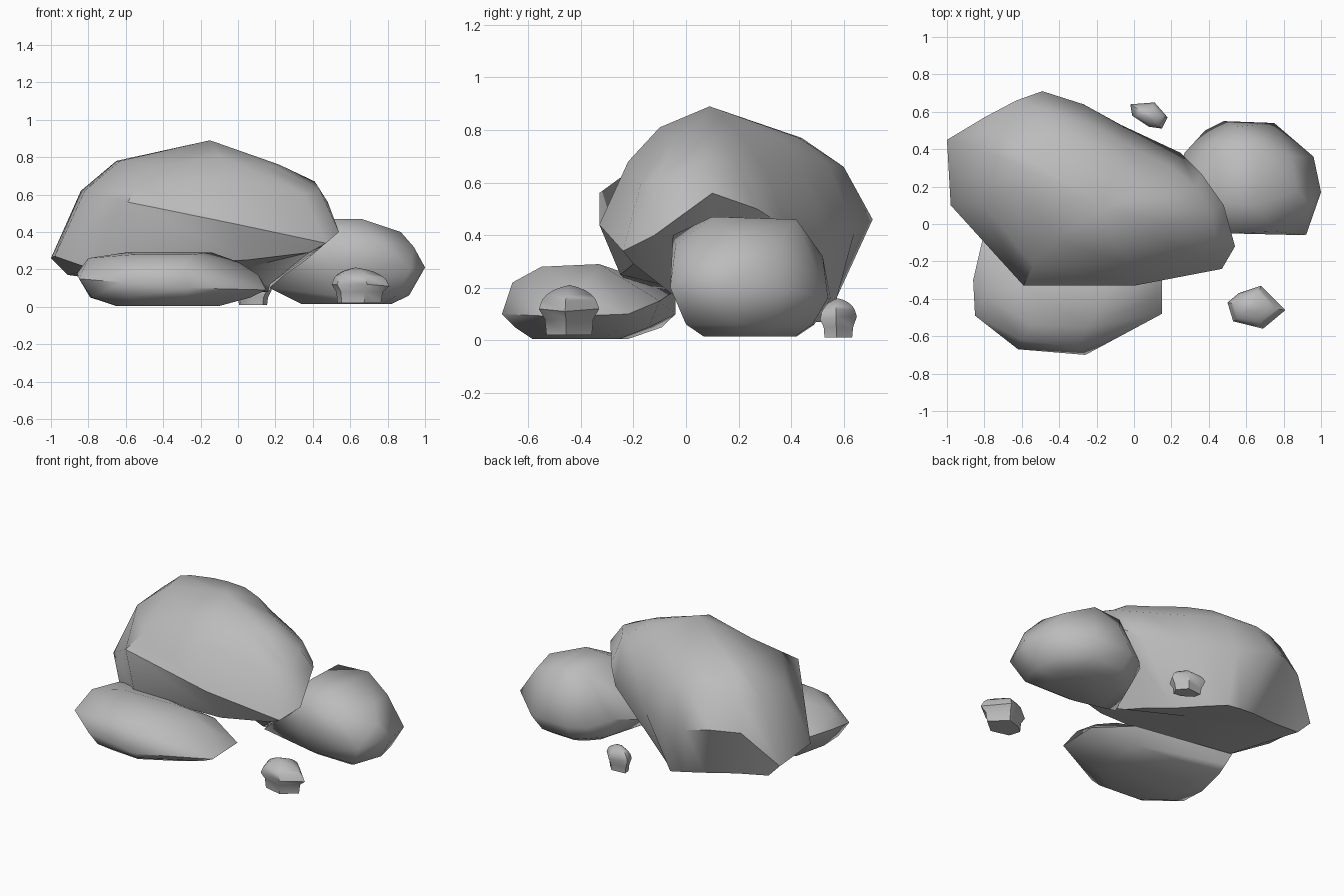
import bpy, bmesh, math
from mathutils import Vector

default_cube = bpy.data.objects.get("Cube")
if default_cube:
    bpy.data.objects.remove(default_cube, do_unlink=True)

# One plain grey stone colour for everything
stone = bpy.data.materials.new("grey_stone")
stone.use_nodes = True
stone.diffuse_color = (0.5, 0.5, 0.5, 1)
stone.node_tree.nodes["Principled BSDF"].inputs["Base Color"].default_value = stone.diffuse_color

# Rounded pebble profile: fraction of the way to the peak, fraction of the height
DOME = [(.12, .4), (.26, .6), (.48, .79), (.75, .92)]


def middle_of(ring):
    return sum((Vector(p) for p in ring), Vector()) / len(ring)


def scaled_ring(rim, height, scale, shift=0):
    """Copy of a rim outline, scaled about its middle and set at one height."""
    middle = middle_of(rim)
    return [(middle.x + (p[0] - middle.x) * scale,
             middle.y + (p[1] - middle.y) * scale + shift, height) for p in rim]


def dome_rings(rim, peak):
    """Rings that climb from an uneven rim to a single peak."""
    return [[(p[0] + (peak[0] - p[0]) * inward, p[1] + (peak[1] - p[1]) * inward,
              p[2] + (peak[2] - p[2]) * rise) for p in rim] for inward, rise in DOME]


def finish_rock(name, bm, crease=50):
    """Turn the mesh into an object, smooth except at sharp creases."""
    bmesh.ops.recalc_face_normals(bm, faces=bm.faces)
    mesh = bpy.data.meshes.new(name)
    bm.to_mesh(mesh)
    bm.free()
    mesh.materials.append(stone)
    rock = bpy.data.objects.new(name, mesh)
    bpy.context.collection.objects.link(rock)
    bpy.ops.object.select_all(action='DESELECT')
    rock.select_set(True)
    bpy.context.view_layer.objects.active = rock
    bpy.ops.object.shade_smooth_by_angle(angle=math.radians(crease))


def loft_rock(name, rings, peak):
    """Skin a stone through stacked rings, so it may have an overhang."""
    bm = bmesh.new()
    loops = [[bm.verts.new(p) for p in ring] for ring in rings]
    count = len(rings[0])
    for below, above in zip(loops, loops[1:]):
        for i in range(count):
            j = (i + 1) % count
            bm.faces.new((below[i], below[j], above[j], above[i]))
    for loop, tip in ((loops[0], middle_of(rings[0])), (loops[-1], peak)):
        centre = bm.verts.new(tip)
        for i in range(count):
            bm.faces.new((loop[i], loop[(i + 1) % count], centre))
    finish_rock(name, bm)


def hull_rock(name, points):
    """Wrap a faceted convex stone around a cloud of points."""
    bm = bmesh.new()
    verts = [bm.verts.new(p) for p in points]
    result = bmesh.ops.convex_hull(bm, input=verts, use_existing_faces=False)
    loose = {g for g in result["geom_interior"] + result["geom_unused"]
             if isinstance(g, bmesh.types.BMVert)}
    bmesh.ops.delete(bm, geom=list(loose), context='VERTS')
    finish_rock(name, bm)


# Large leaning boulder: wavy overhanging rim, narrow base, broad shoulder and crown
boulder_base = [(-.91, .44, .17), (-.7, .47, .14), (-.5, .52, .11), (-.38, .54, .09),
                (-.27, .55, .07), (-.18, .46, .07), (-.04, .31, .07), (.07, .2, .08),
                (.16, .1, .08), (.17, .02, .12), (.38, -.2, .29), (.05, -.25, .25),
                (-.6, -.22, .22), (-.78, -.12, .2)]
boulder_rim = [(-1, .45, .26), (-.8, .57, .47), (-.63, .66, .48), (-.49, .71, .46),
               (-.27, .64, .41), (-.07, .53, .41), (.25, .38, .43), (.36, .27, .5),
               (.48, .1, .56), (.54, -.12, .4), (.47, -.24, .34), (0, -.33, .44),
               (-.59, -.33, .56), (-.98, .1, .27)]
boulder_shoulder = [(-.84, .4, .62), (-.73, .5, .66), (-.58, .57, .66), (-.45, .6, .66),
                    (-.25, .54, .67), (-.06, .44, .66), (.2, .3, .65), (.33, .2, .66),
                    (.41, .07, .67), (.44, -.1, .62), (.35, -.17, .6), (-.02, -.22, .68),
                    (-.54, -.22, .64), (-.82, .12, .62)]
boulder_crown = [(-.65, .33, .78), (-.6, .37, .78), (-.48, .43, .77), (-.38, .44, .77),
                 (-.25, .43, .77), (-.1, .36, .77), (.08, .22, .77), (.18, .15, .77),
                 (.22, .07, .76), (.2, 0, .75), (.12, -.06, .75), (-.1, -.1, .81),
                 (-.42, -.08, .75), (-.63, .18, .78)]
loft_rock("large_boulder", [boulder_base, boulder_rim, boulder_shoulder, boulder_crown],
          (-.15, .09, .89))

# Low slab at the front, wedged under the large boulder
slab_rim = [(-.86, -.3, .18), (-.85, -.49, .15), (-.62, -.67, .13), (-.26, -.7, .1),
            (.15, -.48, .09), (.15, -.22, .1), (-.1, -.1, .15), (-.8, -.04, .19)]
slab_crown = [(-.8, -.38, .26), (-.55, -.54, .28), (-.6, -.33, .29), (-.14, -.33, .29),
              (-.25, -.55, .28), (0, -.36, .24), (-.3, -.66, .22), (-.6, -.62, .22),
              (.11, -.4, .17), (-.75, -.04, .1)]
hull_rock("front_slab", slab_rim + slab_crown + scaled_ring(slab_rim, .005, .55, -.03)
          + scaled_ring(slab_rim, .05, .85))

# Rounded boulder on the left side
side_rim = [(.27, .38, .2), (.38, .5, .16), (.48, .55, .16), (.75, .54, .16), (.96, .36, .2),
            (1, .17, .21), (.92, -.06, .2), (.5, -.05, .22), (.3, 0, .2), (.17, .03, .1)]
side_crown = [(.45, .12, .47), (.45, .4, .46), (.66, .1, .47), (.66, .42, .46), (.87, .18, .4),
              (.84, .36, .38), (.55, .52, .32), (.75, -.04, .36), (.5, -.05, .4), (.94, .1, .32)]
hull_rock("side_boulder", side_rim + side_crown + scaled_ring(side_rim, .06, .8)
          + scaled_ring(side_rim, .015, .58))


# Pebbles: a rounded cap on a short foot with a slight neck
def make_pebble(name, rim, low, neck, high):
    peak = (*middle_of(rim).xy, high)
    foot = [scaled_ring(rim, low, .75), scaled_ring(rim, neck, .8)]
    loft_rock(name, foot + [rim] + dome_rings(rim, peak), peak)


make_pebble("front_pebble", [(.5, -.42, .12), (.56, -.37, .12), (.68, -.33, .12),
                             (.81, -.46, .11), (.69, -.56, .12), (.53, -.52, .12)],
            .02, .08, .21)
make_pebble("back_pebble", [(-.02, .64, .1), (.11, .65, .09), (.18, .57, .09),
                            (.15, .51, .08), (.08, .52, .09), (-.01, .58, .1)],
            .01, .05, .16)
